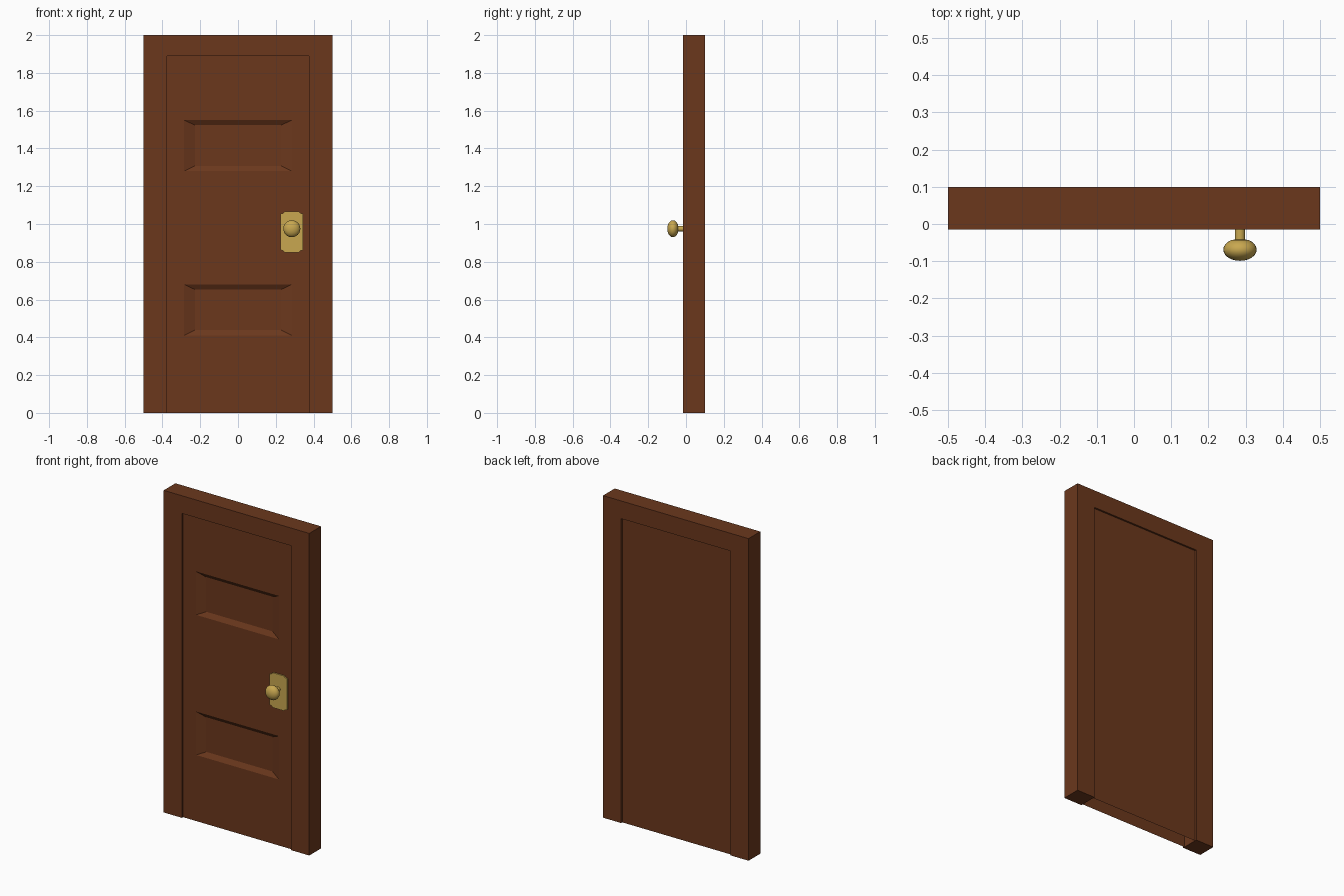
import bpy, bmesh, math

if "Cube" in bpy.data.objects:
    bpy.data.objects.remove(bpy.data.objects["Cube"])


def material(name, rgb):
    m = bpy.data.materials.new(name)
    m.diffuse_color = (*rgb, 1)
    m.use_nodes = True
    m.node_tree.nodes["Principled BSDF"].inputs["Base Color"].default_value = m.diffuse_color
    return m


WOOD = material("brown_wood", (0.147, 0.039, 0.012))
BRASS = material("brass", (0.58, 0.39, 0.08))


def finish(bm, name, mat):
    me = bpy.data.meshes.new(name)
    bm.to_mesh(me)
    bm.free()
    ob = bpy.data.objects.new(name, me)
    bpy.context.collection.objects.link(ob)
    me.materials.append(mat)
    return ob


def extrude_outline(name, points, y0, y1, mat):
    """Solid from an outline in x, z, pushed from y0 to y1."""
    bm = bmesh.new()
    face = bm.faces.new([bm.verts.new((x, y0, z)) for x, z in points])
    ext = bmesh.ops.extrude_face_region(bm, geom=[face])["geom"]
    moved = [v for v in ext if isinstance(v, bmesh.types.BMVert)]
    bmesh.ops.translate(bm, verts=moved, vec=(0, y1 - y0, 0))
    bmesh.ops.recalc_face_normals(bm, faces=bm.faces)
    return finish(bm, name, mat)


# Frame: two jambs and a lintel in one arch
W, H = 0.375, 1.89
extrude_outline("door_frame", [(-0.5, 0), (-W, 0), (-W, H), (W, H), (W, 0),
                               (0.5, 0), (0.5, 2), (-0.5, 2)], -0.015, 0.1, WOOD)

# Door leaf: hollow skin, open below, with two bevelled recessed panels in front
FRONT, BACK, DEPTH = -0.004, 0.089, 0.018
bm = bmesh.new()


def quad(*pts):
    bm.faces.new([bm.verts.new(p) for p in pts])


def rect(x, z0, z1, y):
    return [(-x, y, z0), (x, y, z0), (x, y, z1), (-x, y, z1)]


P = 0.285
xs = [-W, -P, P, W]
zs = [0, 0.41, 0.68, 1.28, 1.55, H]
for i in range(3):
    for j in range(5):
        x0, x1, z0, z1 = xs[i], xs[i + 1], zs[j], zs[j + 1]
        if i == 1 and j in (1, 3):
            outer = rect(P, z0, z1, FRONT)
            inner = rect(P - 0.057, z0 + 0.028, z1 - 0.027, FRONT + DEPTH)
            quad(*inner)
            for k in range(4):
                n = (k + 1) % 4
                quad(outer[k], outer[n], inner[n], inner[k])
        else:
            quad((x0, FRONT, z0), (x1, FRONT, z0), (x1, FRONT, z1), (x0, FRONT, z1))
quad(*reversed(rect(W, 0, H, BACK)))
bmesh.ops.remove_doubles(bm, verts=bm.verts, dist=1e-5)
finish(bm, "door_leaf", WOOD)

# Lock plate with stepped corners
KX, KZ = 0.285, 0.975
corner = [(0.06, 0.096), (0.047, 0.099), (0.038, 0.108)]
outline = []
for sx, sz in ((1, 1), (-1, 1), (-1, -1), (1, -1)):
    pts = corner if sx * sz > 0 else corner[::-1]
    outline += [(KX + sx * x, 0.958 + sz * z) for x, z in pts]
extrude_outline("lock_plate", outline, FRONT, -0.012, BRASS)

# Knob: stem and flattened ball, turned around the y axis
N = 12
profile = [(0.014, FRONT), (0.014, -0.042)]
for k in range(2, N + 1):
    a = math.pi * k / N
    profile.append((0.045 * math.sin(a), -0.069 + 0.030 * math.cos(a)))
bm = bmesh.new()
vs = [bm.verts.new((KX + r, y, KZ)) for r, y in profile]
es = [bm.edges.new(p) for p in zip(vs, vs[1:])]
bmesh.ops.spin(bm, geom=vs + es, cent=(KX, 0, KZ), axis=(0, 1, 0),
               angle=2 * math.pi, steps=24, use_merge=True)
bmesh.ops.remove_doubles(bm, verts=bm.verts, dist=1e-5)
bmesh.ops.recalc_face_normals(bm, faces=bm.faces)
knob = finish(bm, "door_knob", BRASS)
bpy.context.view_layer.objects.active = knob
knob.select_set(True)
bpy.ops.object.shade_smooth_by_angle(angle=math.radians(40))
